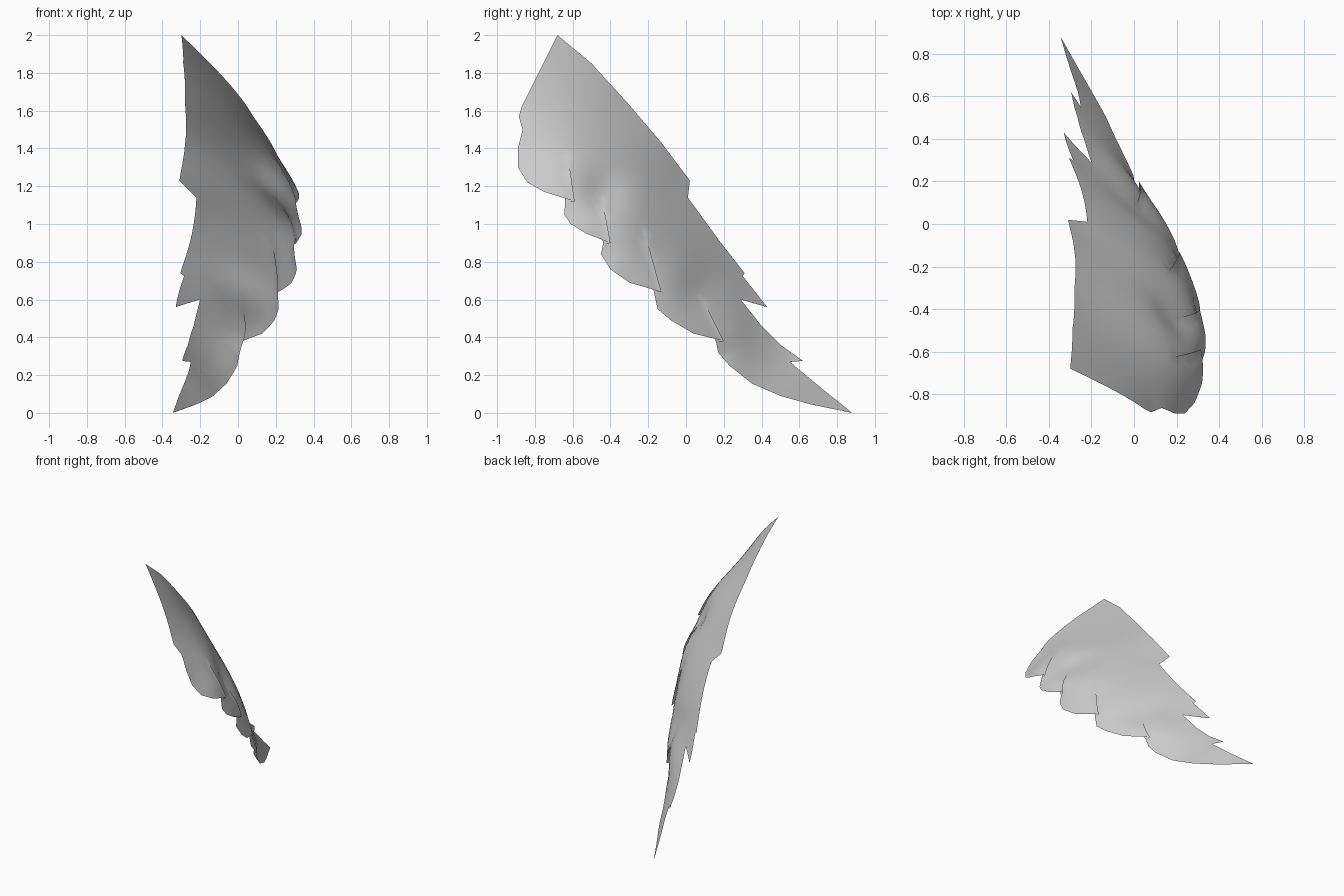
import bpy, bmesh, math
from mathutils import Vector
from mathutils.geometry import delaunay_2d_cdt

if "Cube" in bpy.data.objects:
    bpy.data.objects.remove(bpy.data.objects["Cube"])

# Points are (y, z, x): side-view position plus how far the sheet bulges sideways.
# Each feather: back edge (top to bottom), slit start, slit end, front edge (bottom to top), tucked corner
APEX = (-.68, 2.0, -.30)
FEATHERS = [
    dict(back=[APEX, (-.5, 1.85, -.29), (-.3, 1.63, -.28), (-.13, 1.43, -.28), (.02, 1.23, -.31), (.01, 1.14, -.22)],
         slit=[(-.63, 1.4, .16), (-.59, 1.12, .33)],
         front=[(-.75, 1.17, .32), (-.84, 1.22, .285), (-.89, 1.3, .24), (-.89, 1.4, .19),
                (-.865, 1.5, .13), (-.885, 1.57, .08), (-.87, 1.62, .05), (-.79, 1.78, -.08)]),
    dict(back=[(.17, .92, -.25), (.31, .74, -.305), (.30, .725, -.285)],
         slit=[(-.45, 1.17, .18), (-.40, .90, .31)],
         front=[(-.53, .95, .34), (-.61, 1.0, .34), (-.645, 1.05, .335)], tuck=(-.64, 1.11)),
    dict(back=[(.43, .56, -.33), (.29, .60, -.20)],
         slit=[(-.23, 1.0, .155), (-.13, .64, .215)],
         front=[(-.30, .69, .285), (-.40, .76, .315), (-.45, .84, .315)], tuck=(-.44, .89)),
    dict(back=[(.40, .46, -.235), (.50, .36, -.265), (.62, .275, -.295), (.55, .27, -.25)],
         slit=[(.07, .64, .01), (.20, .38, .025)],
         front=[(.04, .42, .13), (-.08, .49, .195), (-.15, .55, .225)], tuck=(-.17, .64)),
    dict(back=[(.73, .12, -.30), (.88, 0, -.345)], slit=[],
         front=[(.66, .045, -.22), (.5, .09, -.13), (.35, .155, -.06), (.23, .25, 0), (.17, .32, .025)],
         tuck=(.16, .37)),
]


def solve(a, b):
    n = len(b)
    m = [r[:] + [v] for r, v in zip(a, b)]
    for i in range(n):
        p = max(range(i, n), key=lambda r: abs(m[r][i]))
        m[i], m[p] = m[p], m[i]
        for r in range(i + 1, n):
            f = m[r][i] / m[i][i]
            if f:
                m[r] = [u - f * w for u, w in zip(m[r], m[i])]
    x = [0] * n
    for i in reversed(range(n)):
        x[i] = (m[i][n] - sum(m[i][j] * x[j] for j in range(i + 1, n))) / m[i][i]
    return x


# Smooth bulge of the whole wing: a thin-plate spline through the outline points
ctrl = [p for f in FEATHERS for p in f["back"] + f["slit"][1:] + f["front"]]
N = len(ctrl)


def kernel(y, z, c):
    r2 = (y - c[0]) ** 2 + (z - c[1]) ** 2
    return r2 * math.log(r2) if r2 > 1e-12 else 0.0


rows = [[kernel(p[0], p[1], c) + (.001 if c is p else 0) for c in ctrl] + [1, p[0], p[1]] for p in ctrl]
rows += [[1.0] * N + [0] * 3, [p[0] for p in ctrl] + [0] * 3, [p[1] for p in ctrl] + [0] * 3]
W = solve(rows, [p[2] for p in ctrl] + [0, 0, 0])


def spline(y, z):
    return sum(w * kernel(y, z, c) for w, c in zip(W, ctrl)) + W[N] + W[N + 1] * y + W[N + 2] * z


# small local dimple where each slit starts
DIMPLES = [(s[0], s[1], s[2] - spline(s[0], s[1])) for s in (f["slit"][0] for f in FEATHERS[:-1])]


def bulge(y, z):
    return spline(y, z) + sum(d * math.exp(-((y - a) ** 2 + (z - b) ** 2) / .016) for a, b, d in DIMPLES)


def seg_dist(p, a, b):
    t = max(0, min(1, (p - a).dot(b - a) / (b - a).length_squared))
    return (p - a.lerp(b, t)).length, t


def inside(p, poly):
    hit = False
    for a, b in zip(poly, poly[1:] + poly[:1]):
        if (a.y > p.y) != (b.y > p.y) and p.x < a.x + (p.y - a.y) / (b.y - a.y) * (b.x - a.x):
            hit = not hit
    return hit


STEP, FOLD = .045, 7


def flat(p):
    return Vector(p[:2])


bm = bmesh.new()
for i, f in enumerate(FEATHERS):
    prev = FEATHERS[i - 1] if i else None
    # feather outline, sharing a seam with the feather above it
    pts = [prev["slit"][0], prev["back"][-1]] if i else []
    pts += f["back"] + f["slit"] + f["front"] + ([f["tuck"]] if i else [])
    corners = [flat(p) for p in pts]
    edges = list(zip(corners, corners[1:] + corners[:1]))
    slit_edge = len(pts) - len(f["front"]) - (2 if i else 1) - 1
    poly = []
    for k, (a, b) in enumerate(edges):
        fold = (f["slit"] and k == slit_edge) or (i and k == len(edges) - 1)
        n = FOLD if fold else max(1, round((b - a).length / STEP))
        poly += [a.lerp(b, j / n) for j in range(n)]
    # interior points on a staggered grid
    fill = []
    for r in range(int(2 / STEP) + 1):
        for c in range(int(1.8 / STEP) + 1):
            p = Vector((-.9 + (c + .5 * (r % 2)) * STEP, r * STEP))
            if inside(p, poly) and min(seg_dist(p, a, b)[0] for a, b in edges) > STEP * .5:
                fill.append(p)
    vs, _, faces, *_ = delaunay_2d_cdt(poly + fill, [], [list(range(len(poly)))], 1, 1e-5)

    # lower feather dips under the one above along the slit
    def height(p):
        x = bulge(p.x, p.y)
        if i and seg_dist(p, *edges[0])[0] > 1e-4:
            d, t = seg_dist(p, flat(prev["slit"][0]), flat(f["tuck"]))
            x -= .022 * t * math.exp(-(d / .1) ** 2)
        return x

    made = [bm.verts.new((height(p), p.x, p.y)) for p in vs]
    for t in faces:
        bm.faces.new([made[k] for k in t])

    # fold joining the slit edge above to the tucked edge below
    if i:
        s, e, k = flat(prev["slit"][0]), flat(prev["slit"][1]), flat(f["tuck"])
        up = [s.lerp(e, j / FOLD) for j in range(FOLD + 1)]
        low = [s.lerp(k, j / FOLD) for j in range(FOLD + 1)]
        up = [bm.verts.new((bulge(p.x, p.y), p.x, p.y)) for p in up]
        low = [up[0]] + [bm.verts.new((height(p), p.x, p.y)) for p in low[1:]]
        for j in range(FOLD):
            quad = [up[j + 1], up[j], low[j], low[j + 1]]
            bm.faces.new(list(dict.fromkeys(quad)))

# weld the feathers and folds into one continuous sheet
bmesh.ops.remove_doubles(bm, verts=bm.verts[:], dist=.001)
for face in bm.faces:
    face.smooth = True
mesh = bpy.data.meshes.new("feathered_wing")
bm.to_mesh(mesh)
bm.free()
wing = bpy.data.objects.new("feathered_wing", mesh)
bpy.context.collection.objects.link(wing)
